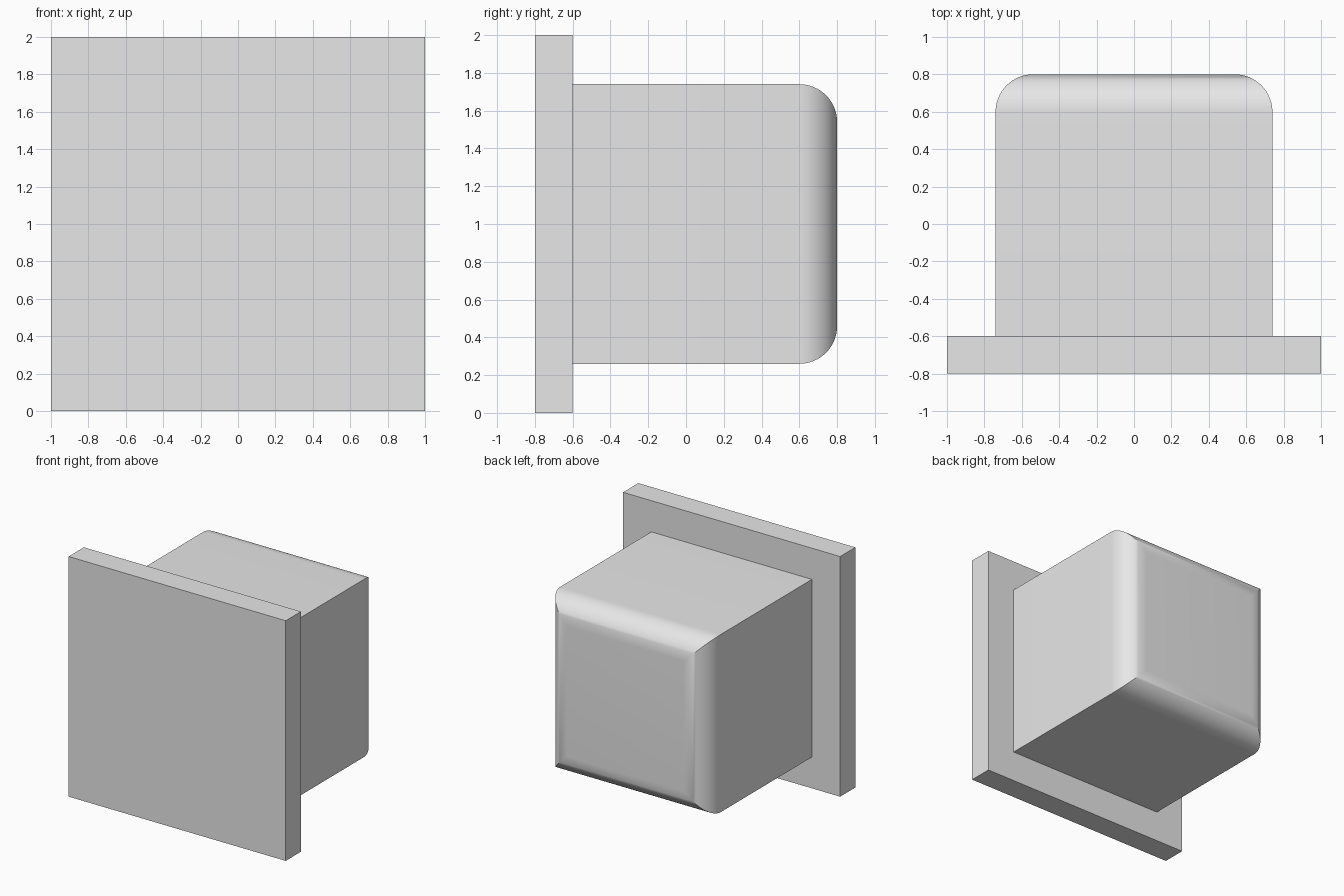
import bpy, bmesh, math

cube = bpy.data.objects.get("Cube")
if cube:
    bpy.data.objects.remove(cube, do_unlink=True)

grey = bpy.data.materials.new("light grey")
colour = (0.8, 0.8, 0.8, 1)
grey.diffuse_color = colour
grey.use_nodes = True
grey.node_tree.nodes["Principled BSDF"].inputs["Base Color"].default_value = colour


def square_loft(name, sections):
    """Skin square sections (y, half width) along y and cap both ends."""
    bm = bmesh.new()
    rings = [[bm.verts.new((sx * h, y, 1 + sz * h))
              for sx, sz in ((-1, -1), (1, -1), (1, 1), (-1, 1))]
             for y, h in sections]
    for a, b in zip(rings, rings[1:]):
        for i in range(4):
            j = (i + 1) % 4
            bm.faces.new((a[i], a[j], b[j], b[i]))
    bm.faces.new(rings[0])
    bm.faces.new(rings[-1])
    bmesh.ops.recalc_face_normals(bm, faces=bm.faces)
    mesh = bpy.data.meshes.new(name)
    bm.to_mesh(mesh)
    bm.free()
    mesh.materials.append(grey)
    obj = bpy.data.objects.new(name, mesh)
    bpy.context.collection.objects.link(obj)
    return obj


# Front plate
square_loft("front_plate", [(-0.8, 1), (-0.6, 1)])

# Block behind the plate, back edges rounded and mitred at the corners
radius, half, back, steps = 0.2, 0.74, 0.8, 16
arc = [math.pi / 2 * i / steps for i in range(steps + 1)]
block = square_loft("rear_block", [(-0.6, half)] + [
    (back - radius + radius * math.sin(t), half - radius + radius * math.cos(t))
    for t in arc])

# Smooth rounding with crisp mitres
bpy.ops.object.select_all(action='DESELECT')
block.select_set(True)
bpy.context.view_layer.objects.active = block
bpy.ops.object.shade_smooth_by_angle(angle=math.radians(30))
